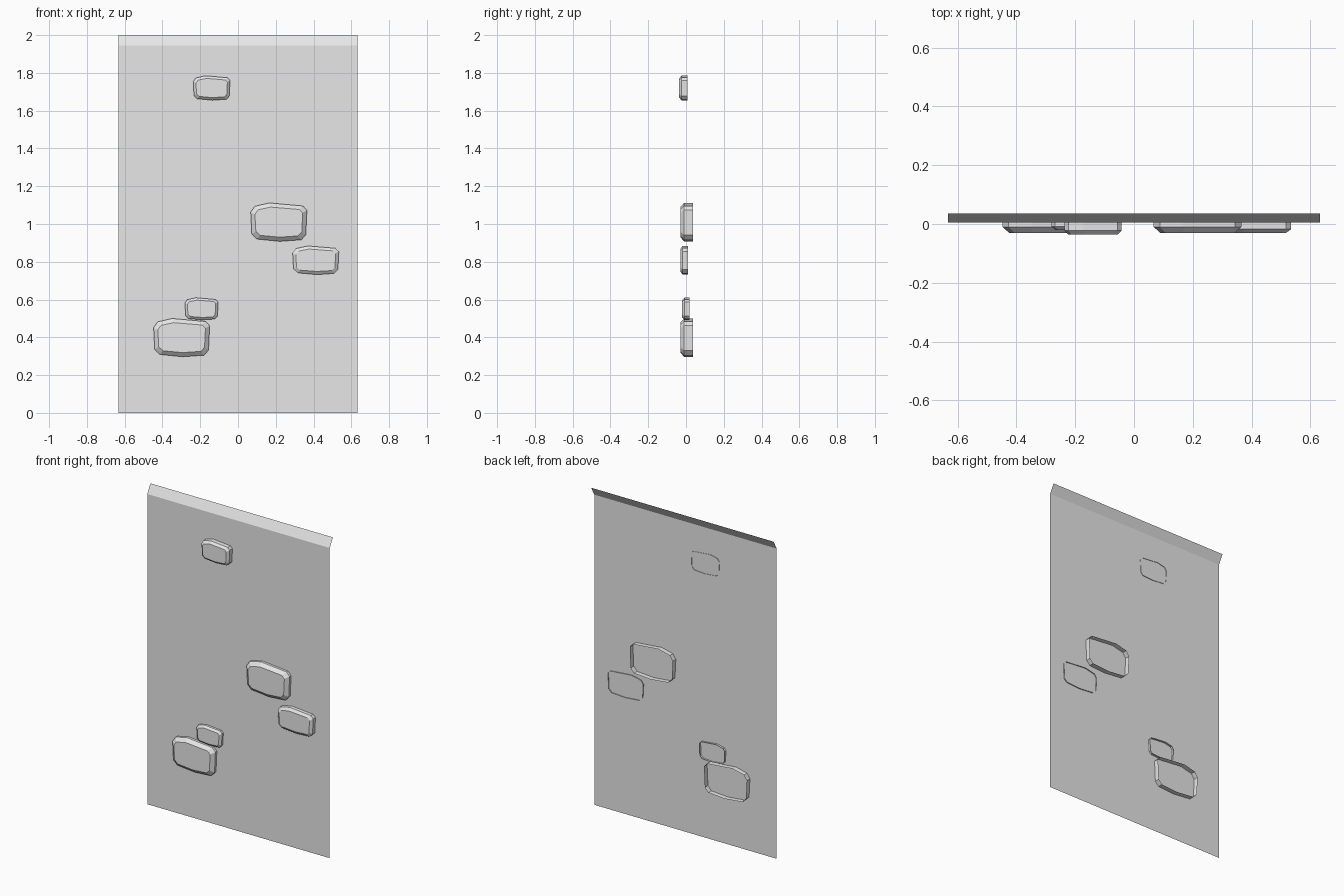
import bpy
import bmesh

cube = bpy.data.objects.get("Cube")
if cube:
    bpy.data.objects.remove(cube, do_unlink=True)

grey = bpy.data.materials.new("light_grey")
grey.use_nodes = True
grey.diffuse_color = (0.8, 0.8, 0.8, 1)
grey.node_tree.nodes["Principled BSDF"].inputs["Base Color"].default_value = (0.8, 0.8, 0.8, 1)


def add_object(name, bm):
    mesh = bpy.data.meshes.new(name)
    bm.to_mesh(mesh)
    bm.free()
    mesh.materials.append(grey)
    obj = bpy.data.objects.new(name, mesh)
    bpy.context.collection.objects.link(obj)
    return obj


def bridge(bm, lower, upper):
    """Join two closed rings of vertices with quads."""
    count = len(lower)
    for i in range(count):
        j = (i + 1) % count
        bm.faces.new((lower[i], lower[j], upper[j], upper[i]))


# Wall: one sheet whose top edge folds backwards
HALF_WIDTH = 0.633
bm = bmesh.new()
rows = [[bm.verts.new((x, y, z)) for x in (-HALF_WIDTH, HALF_WIDTH)]
        for y, z in ((0.005, 0), (0.005, 1.945), (0.036, 2))]
for low, high in zip(rows, rows[1:]):
    bm.faces.new((low[0], low[1], high[1], high[0]))
add_object("wall_panel", bm)

# Unit outline of a worn stone, counter-clockwise from the front
OUTLINE = [(-0.48, -0.31), (-0.39, -0.44), (0.02, -0.5), (0.40, -0.46),
           (0.48, -0.33), (0.5, 0.31), (0.43, 0.42), (-0.17, 0.5),
           (-0.43, 0.41), (-0.5, 0.26)]


def stone(name, x0, x1, z0, z1, front, back):
    """Stone with a bevelled front, left open at the back."""
    width, height = x1 - x0, z1 - z0
    cx, cz = (x0 + x1) / 2, (z0 + z1) / 2
    inset = 0.11 * height
    bevel = 0.3 * (back - front)
    bm = bmesh.new()

    def ring(y, shrink):
        w, h = width - 2 * shrink, height - 2 * shrink
        return [bm.verts.new((cx + u * w, y, cz + v * h)) for u, v in OUTLINE]

    rear, shoulder, face = ring(back, 0), ring(front + bevel, 0), ring(front, inset)
    bridge(bm, rear, shoulder)
    bridge(bm, shoulder, face)
    bm.faces.new(face)
    bmesh.ops.recalc_face_normals(bm, faces=bm.faces)
    # Keep the cap facing forwards
    bm.faces.ensure_lookup_table()
    if bm.faces[-1].normal.y > 0:
        bmesh.ops.reverse_faces(bm, faces=bm.faces)
    add_object(name, bm)


# Stones set through the wall
stone("stone_top", -0.237, -0.042, 1.655, 1.785, -0.036, 0.008)
stone("stone_middle_large", 0.067, 0.365, 0.908, 1.112, -0.030, 0.036)
stone("stone_middle_small", 0.289, 0.534, 0.732, 0.884, -0.030, 0.011)
stone("stone_low_small", -0.281, -0.105, 0.492, 0.610, -0.020, 0.018)
stone("stone_low_large", -0.447, -0.150, 0.297, 0.500, -0.030, 0.036)
